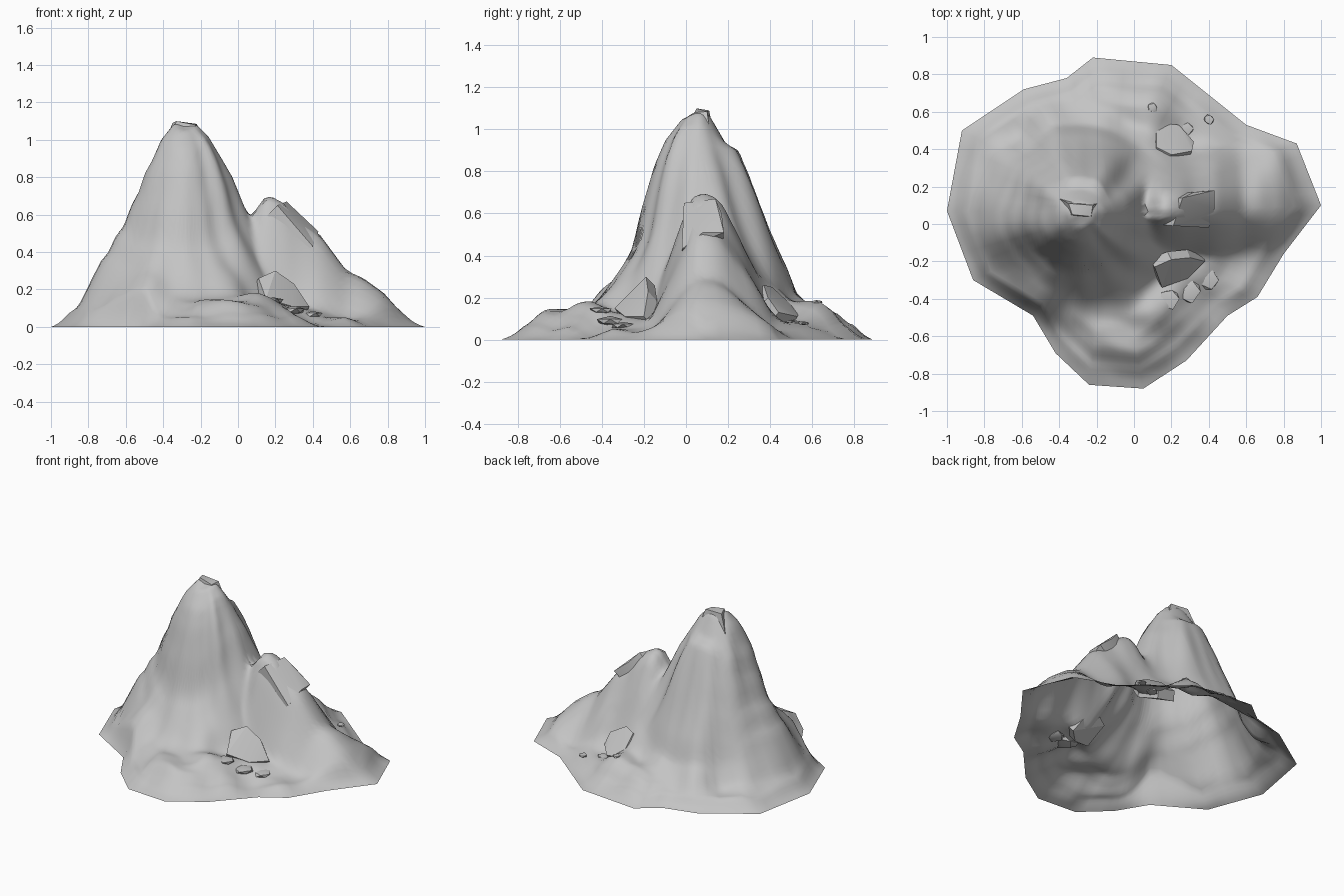
import bpy, bmesh, math, random
from mathutils import Vector, noise

random.seed(4)
cube = bpy.data.objects.get("Cube")
if cube:
    bpy.data.objects.remove(cube)

rock = bpy.data.materials.new("grey rock")
rock.use_nodes = True
rock.diffuse_color = (0.55, 0.55, 0.55, 1)
rock.node_tree.nodes["Principled BSDF"].inputs["Base Color"].default_value = rock.diffuse_color
rock.node_tree.nodes["Principled BSDF"].inputs["Roughness"].default_value = 0.9


def curve(points, x):
    """Piecewise linear profile."""
    if x <= points[0][0]:
        return points[0][1]
    for (a, p), (b, q) in zip(points, points[1:]):
        if x <= b:
            return p + (q - p) * (x - a) / (b - a)
    return points[-1][1]


def soft_max(a, b, k):
    h = max(k - abs(a - b), 0) / k
    return max(a, b) + h * h * k / 4


def make_object(name, bm, angle):
    mesh = bpy.data.meshes.new(name)
    bm.to_mesh(mesh)
    bm.free()
    mesh.materials.append(rock)
    ob = bpy.data.objects.new(name, mesh)
    bpy.context.collection.objects.link(ob)
    bpy.ops.object.select_all(action='DESELECT')
    ob.select_set(True)
    bpy.context.view_layer.objects.active = ob
    bpy.ops.object.shade_smooth_by_angle(angle=math.radians(angle))


# Main peak: distance from the summit to height, on each of its four sides
FRONT = [(0, 1.08), (.08, 1.05), (.16, .95), (.21, .83), (.28, .57), (.3, .45),
         (.33, .37), (.41, .27), (.51, .17), (.62, .06), (.75, 0)]
BACK = [(0, 1.08), (.05, 1.07), (.13, .93), (.19, .89), (.23, .8), (.36, .49),
        (.42, .35), (.47, .21), (.6, .08), (.75, 0)]
WEST = [(0, 1.08), (.05, 1.09), (.12, 1), (.17, .88), (.21, .81), (.235, .73),
        (.28, .65), (.32, .54), (.36, .49), (.4, .4), (.44, .35), (.56, .11), (.71, 0)]
EAST = [(0, 1.08), (.07, 1.08), (.13, 1.02), (.19, .92), (.26, .8), (.34, .6),
        (.45, .36), (.58, .13), (.72, 0)]
# Lower ridge: height along it, and its fall to front and back
RIDGE = [(-.15, 0), (.03, .5), (.07, .59), (.14, .69), (.18, .7), (.25, .66), (.32, .58),
         (.44, .49), (.58, .3), (.67, .26), (.78, .18), (.87, .08), (1, 0)]
ACROSS = [(-.42, 0), (-.34, .04), (-.25, .16), (-.1, .8), (-.05, .97), (0, 1),
          (.06, .97), (.1, .9), (.2, .62), (.34, .17), (.48, 0)]
SKIRT = [(0, .15), (.7, .15), (.79, .12), (.86, .07), (1, 0)]
SUMMIT = Vector((-.29, .06))


def height(x, y, t):
    # Main peak, fluted, its ledges breaking up away from the flank
    v = Vector((x, y)) - SUMMIT
    d = v.length
    n = v.normalized() if d > 1e-5 else Vector((1, 0))
    flute = noise.noise(Vector((n.x * 2.5, n.y * 2.5, d * 3)))
    bent = d * (1 + .16 * flute * min(1, d / .2) * abs(n.x * n.y) * 2)
    z = n.x ** 2 * curve(EAST if n.x > 0 else WEST, bent)
    z += n.y ** 2 * curve(BACK if n.y > 0 else FRONT, bent)
    # Lower ridge, then the skirt of ground around both
    side = y - .08 - .03 * max(0, x - .4)
    z = soft_max(z, curve(RIDGE, x) * curve(ACROSS, side), .09)
    wobble = t + .07 * noise.noise(Vector((x * 4, y * 4, 8))) * (1 - t) * 4
    ground = curve(SKIRT, wobble) * (1.05 - .65 * min(1, max(0, abs(x + .05) - .15) / .3))
    ground *= 1 + .35 * noise.noise(Vector((x * 4, y * 4, 2)))
    z = soft_max(z, ground, .06)
    bumps = .035 * noise.noise(Vector((x * 6, y * 6, 5)))
    return max(0, z + bumps * min(1, abs(side) / .25)) * min(1, (1 - t) / .1)


# Mountain: rings shrinking from the ground outline to the centre
OUTLINE = [(-1, .07), (-.92, .5), (-.59, .72), (-.36, .78), (-.22, .89), (.2, .85),
           (.6, .53), (.87, .43), (1, .1), (.8, -.16), (.66, -.39), (.5, -.49),
           (.28, -.73), (.05, -.88), (-.24, -.86), (-.42, -.69), (-.54, -.49), (-.86, -.3)]
CENTRE, RINGS, SPLIT = Vector((-.12, .06)), 46, 5
rim = []
for a, b in zip(OUTLINE, OUTLINE[1:] + OUTLINE[:1]):
    rim += [Vector(a).lerp(Vector(b), i / SPLIT) for i in range(SPLIT)]
rim.reverse()

bm = bmesh.new()
middle = bm.verts.new((*CENTRE, height(*CENTRE, 0)))
rings = []
for r in range(1, RINGS + 1):
    t = r / RINGS
    flat = [CENTRE.lerp(p, t) for p in rim]
    rings.append([bm.verts.new((p.x, p.y, height(p.x, p.y, t))) for p in flat])
count = len(rim)
for i in range(count):
    j = (i + 1) % count
    bm.faces.new((middle, rings[0][i], rings[0][j]))
    for inner, outer in zip(rings, rings[1:]):
        bm.faces.new((inner[i], outer[i], outer[j], inner[j]))
make_object("mountain", bm, 60)


def slab(name, face, sink, grow):
    """Faceted rock: an outer face and a back buried in the slope."""
    pts = [Vector(p) for p in face]
    mid = sum(pts, Vector()) / len(pts)
    bm = bmesh.new()
    for p in pts:
        bm.verts.new(p)
        bm.verts.new(mid + (p - mid) * grow + Vector(sink))
    bmesh.ops.convex_hull(bm, input=bm.verts)
    make_object(name, bm, 25)


# Large rocks set into the slopes
slab("front_boulder", [(.11, -.23, .26), (.2, -.19, .3), (.3, -.18, .23), (.38, -.2, .11),
                       (.29, -.29, .11), (.15, -.34, .15)], (-.02, .04, -.05), 1.05)
slab("back_boulder", [(.12, .54, .13), (.12, .41, .25), (.2, .37, .26), (.31, .39, .2),
                      (.32, .44, .13), (.24, .53, .11)], (-.02, -.04, -.05), 1.05)
slab("ridge_rock", [(.21, -.01, .65), (.26, .14, .67), (.32, .17, .6), (.43, .18, .51),
                    (.43, .08, .51), (.4, -.02, .43)], (-.06, 0, -.05), .95)
slab("summit_rock", [(-.35, .11, 1.09), (-.22, .1, 1.085), (-.23, .04, 1.08),
                     (-.33, .05, 1.1)], (0, 0, -.12), 1.7)

# Small flat stones half buried at the foot
for i, (x, y, s) in enumerate([(.19, -.4, .06), (.29, -.36, .07), (.4, -.3, .06),
                               (.28, .51, .04), (.4, .56, .03), (.1, .62, .03)]):
    bm = bmesh.new()
    bmesh.ops.create_icosphere(bm, subdivisions=1, radius=s)
    bed = Vector((x, y, height(x, y, .65) - .005))
    for v in bm.verts:
        v.co = bed + v.co * random.uniform(.8, 1.15)
        v.co.z = bed.z + (v.co.z - bed.z) * .35
    make_object(f"stone_{i + 1}", bm, 30)
